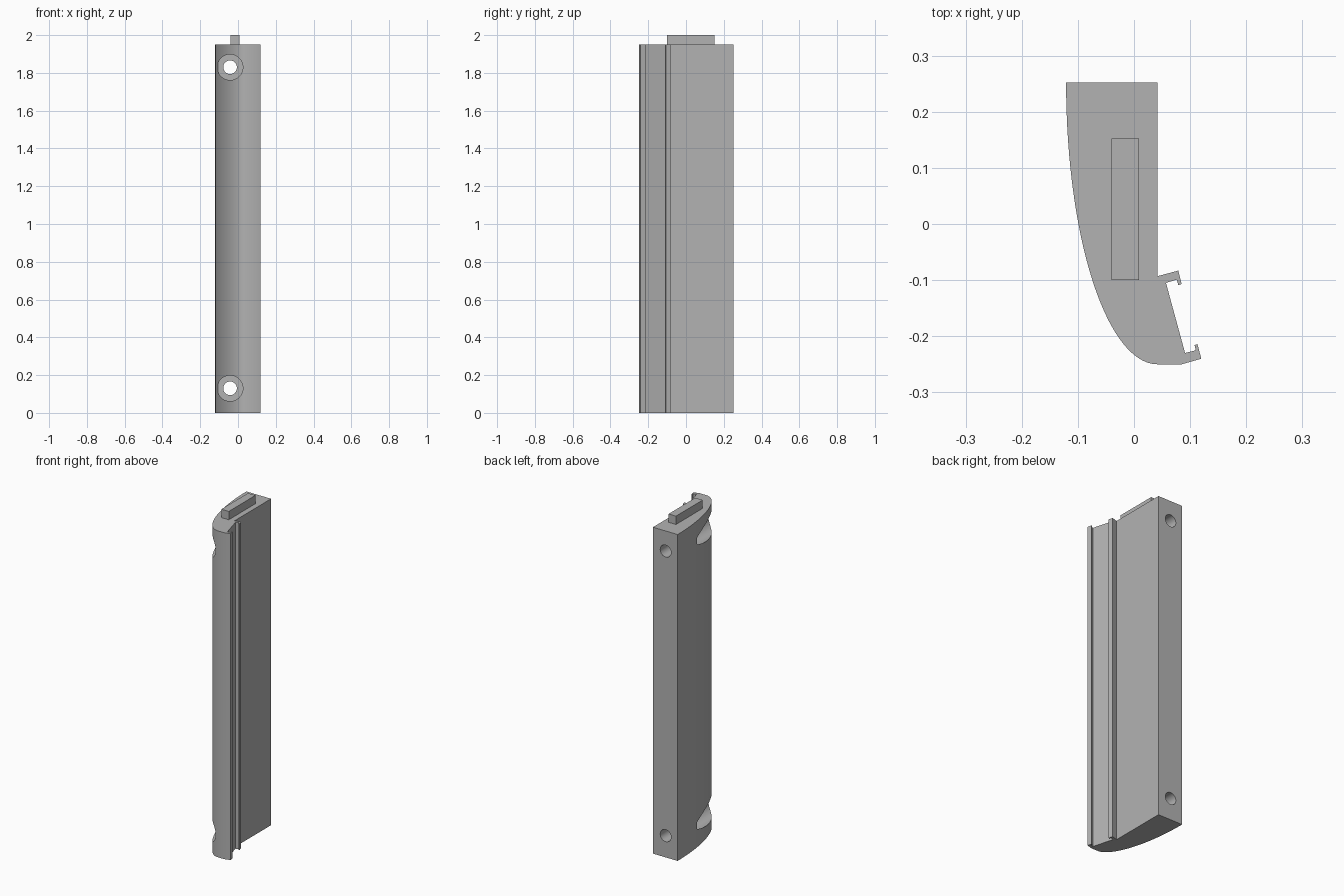
import bpy
import bmesh
import math

cube = bpy.data.objects.get("Cube")
if cube:
    bpy.data.objects.remove(cube, do_unlink=True)

BODY_TOP = 1.95
HOLE_X = -0.042
BORE_FLOOR = 0.05

grey = bpy.data.materials.new("plain grey")
grey.use_nodes = True
colour = (0.45, 0.45, 0.45, 1)
grey.diffuse_color = colour
grey.node_tree.nodes["Principled BSDF"].inputs["Base Color"].default_value = colour


def add_prism(name, outline, bottom, top):
    """Extrude a closed outline upwards."""
    bm = bmesh.new()
    face = bm.faces.new([bm.verts.new((x, y, bottom)) for x, y in outline])
    result = bmesh.ops.extrude_face_region(bm, geom=[face])
    moved = [v for v in result["geom"] if isinstance(v, bmesh.types.BMVert)]
    bmesh.ops.translate(bm, verts=moved, vec=(0, 0, top - bottom))
    bmesh.ops.recalc_face_normals(bm, faces=bm.faces)
    mesh = bpy.data.meshes.new(name)
    bm.to_mesh(mesh)
    bm.free()
    mesh.materials.append(grey)
    obj = bpy.data.objects.new(name, mesh)
    bpy.context.collection.objects.link(obj)
    return obj


def drill(target, z, radius, y_start, y_end):
    """Cut a round hole along y."""
    bpy.ops.mesh.primitive_cylinder_add(
        vertices=48, radius=radius, depth=y_end - y_start,
        location=(HOLE_X, (y_start + y_end) / 2, z), rotation=(math.pi / 2, 0, 0))
    cutter = bpy.context.object
    cutter.name = "hole_cutter"
    cutter.hide_render = True
    cutter.data.materials.append(grey)
    cut = target.modifiers.new("hole", "BOOLEAN")
    cut.operation = "DIFFERENCE"
    cut.solver = "EXACT"
    cut.object = cutter
    bpy.context.view_layer.objects.active = target
    bpy.ops.object.modifier_apply(modifier=cut.name)
    bpy.data.objects.remove(cutter, do_unlink=True)


# Handle section: flat back and side, hooked channel, elliptical outer curve
flat_part = [
    (0.042, 0.252), (0.042, -0.093),
    (0.079, -0.083), (0.085, -0.107), (0.079, -0.109), (0.076, -0.099),
    (0.057, -0.105), (0.091, -0.23),
    (0.110, -0.225), (0.108, -0.216), (0.113, -0.214), (0.120, -0.240),
    (0.085, -0.25),
]
STEPS = 48
curve_part = []
for i in range(STEPS + 1):
    t = math.pi / 2 * (1 - i / STEPS)
    curve_part.append((0.042 - 0.163 * math.cos(t), 0.252 - 0.502 * math.sin(t)))

body = add_prism("handle_body", flat_part + curve_part, 0, BODY_TOP)

# Counterbored screw holes at both ends
for z in (0.13, 1.83):
    drill(body, z, 0.068, -0.4, BORE_FLOOR)
    drill(body, z, 0.036, -0.4, 0.4)

bpy.ops.object.select_all(action="DESELECT")
body.select_set(True)
bpy.context.view_layer.objects.active = body
bpy.ops.object.shade_smooth_by_angle(angle=math.radians(20))

# Locating tongue on the top end
add_prism("top_tongue", [(-0.04, -0.1), (0.009, -0.1), (0.009, 0.152), (-0.04, 0.152)],
          BODY_TOP, 2)
